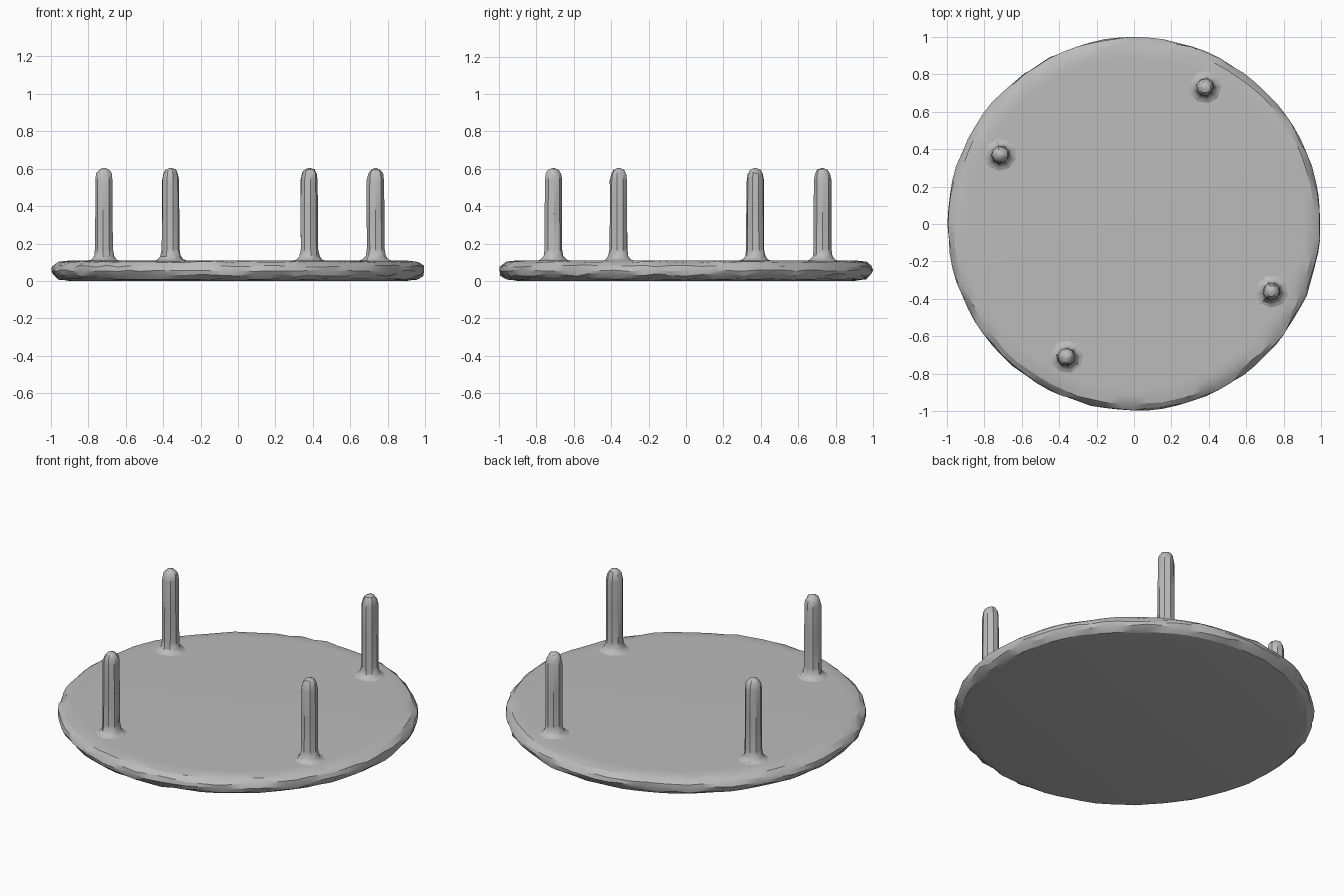
import bpy, bmesh, math, random

if "Cube" in bpy.data.objects:
    bpy.data.objects.remove(bpy.data.objects["Cube"])

random.seed(4)
grey = bpy.data.materials.new("stone grey")
grey.diffuse_color = (0.5, 0.5, 0.5, 1)
grey.use_nodes = True
grey.node_tree.nodes["Principled BSDF"].inputs["Base Color"].default_value = grey.diffuse_color


def lathe(name, profile, sides, centre=(0, 0), jitter=0.0, turn=0.0, angle=30):
    """Revolve (radius, z) rings into a closed solid with slightly worn rings."""
    bm = bmesh.new()
    rings = []
    for r, z, wear in profile:
        ring = []
        for i in range(sides):
            a = turn + 2 * math.pi * i / sides
            rr = r - wear * jitter * random.random()
            zz = z + wear * jitter * random.uniform(-0.5, 0.5)
            ring.append(bm.verts.new((rr * math.cos(a), rr * math.sin(a), zz)))
        rings.append(ring)
    for low, high in zip(rings, rings[1:]):
        for i in range(sides):
            j = (i + 1) % sides
            bm.faces.new((low[i], low[j], high[j], high[i]))
    bm.faces.new(rings[0][::-1])
    bm.faces.new(rings[-1])
    mesh = bpy.data.meshes.new(name)
    bm.to_mesh(mesh)
    bm.free()
    mesh.materials.append(grey)
    obj = bpy.data.objects.new(name, mesh)
    obj.location = (*centre, 0)
    bpy.context.collection.objects.link(obj)
    bpy.context.view_layer.objects.active = obj
    obj.select_set(True)
    bpy.ops.object.shade_smooth_by_angle(angle=math.radians(angle))
    obj.select_set(False)
    return obj


# Round base plate with a chipped, rounded rim
lathe("base_plate",
      [(0.92, 0.004, 0), (0.965, 0.01, 0.5), (0.996, 0.033, 1), (1.0, 0.055, 0.6),
       (0.996, 0.078, 1), (0.968, 0.1, 0.6), (0.92, 0.108, 0), (0.88, 0.109, 0)],
      80, jitter=0.014, angle=25)
# Flat underside slab that rests on the ground
lathe("underside", [(0.90, 0.0, 0), (0.945, 0.008, 0)], 80)

# Four upright pegs with flared feet and blunt tips
peg_profile = [(0.10, 0.105, 0), (0.072, 0.114, 0.2), (0.057, 0.133, 0.5),
               (0.05, 0.17, 0.3), (0.049, 0.36, 0.3), (0.049, 0.54, 0.4),
               (0.044, 0.575, 0.6), (0.031, 0.594, 0.6), (0.008, 0.603, 0.1)]
spots = [(0.38, 0.73), (-0.715, 0.37), (-0.36, -0.71), (0.735, -0.36)]
for n, spot in enumerate(spots):
    lathe(f"peg_{n + 1}", peg_profile, 9, spot, jitter=0.01, turn=n * 0.4, angle=35)
